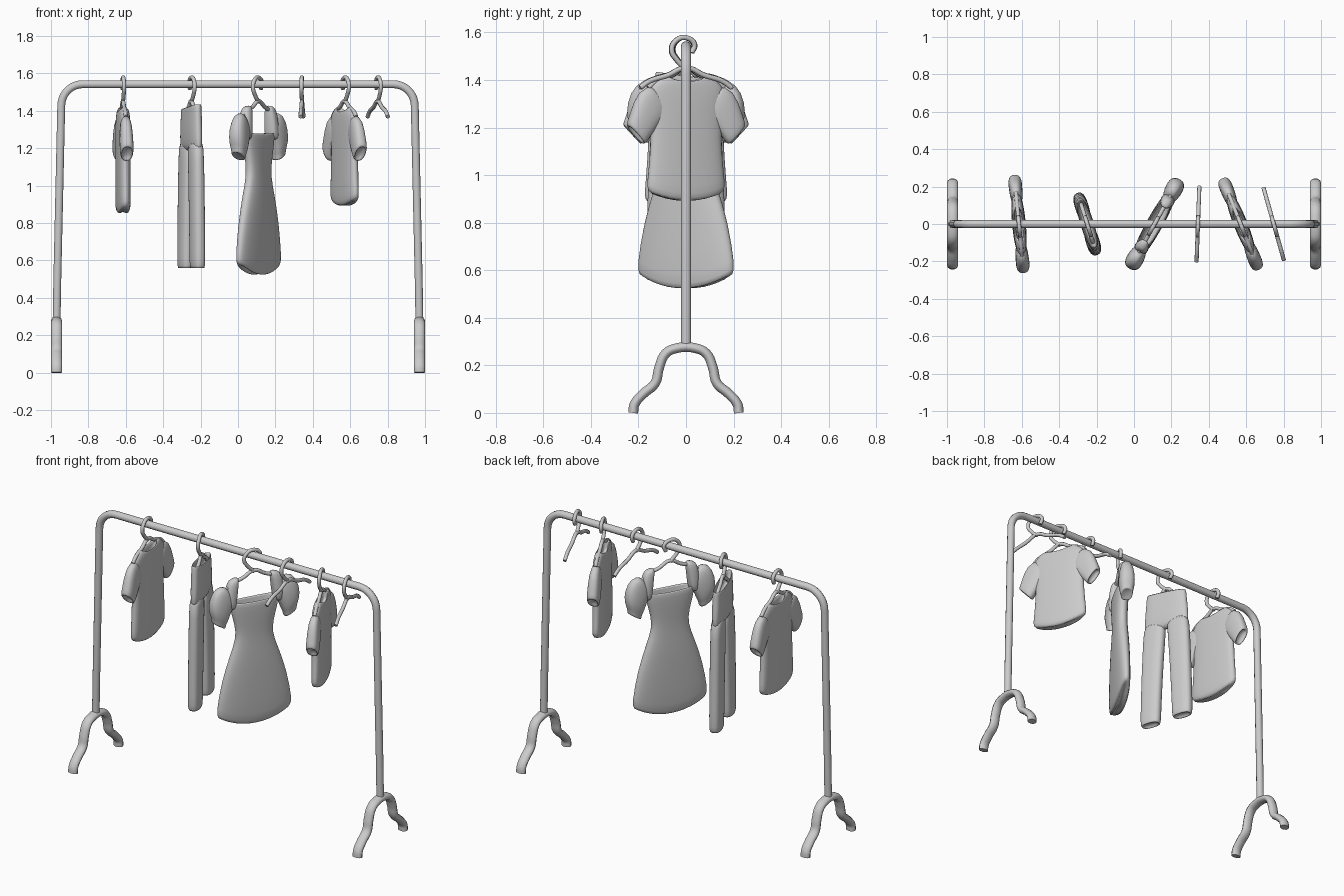
import bpy, bmesh
from math import sin, cos, pi, radians, atan2, copysign
from mathutils import Matrix

cube = bpy.data.objects.get("Cube")
if cube:
    bpy.data.objects.remove(cube)

grey = bpy.data.materials.new("soft_grey")
grey.use_nodes = True
grey.diffuse_color = (0.6, 0.6, 0.6, 1)
grey.node_tree.nodes["Principled BSDF"].inputs["Base Color"].default_value = (0.6, 0.6, 0.6, 1)


def add(name, data, place):
    ob = bpy.data.objects.new(name, data)
    bpy.context.collection.objects.link(ob)
    data.materials.append(grey)
    ob.matrix_world = place
    return ob


def tube(name, paths, radius, place, smooth=True):
    """Round tube along one or more (x, y, z) paths."""
    cu = bpy.data.curves.new(name, "CURVE")
    cu.dimensions = "3D"
    cu.bevel_depth = radius
    cu.bevel_resolution = 3
    cu.resolution_u = 5
    cu.use_fill_caps = True
    for path in paths:
        sp = cu.splines.new("BEZIER" if smooth else "POLY")
        pts = sp.bezier_points if smooth else sp.points
        pts.add(len(path) - 1)
        for p, co in zip(pts, path):
            if smooth:
                p.co = co
                p.handle_left_type = p.handle_right_type = "AUTO"
            else:
                p.co = (*co, 1)
        sp.use_smooth = True
    return add(name, cu, place)


def loft(name, rings, place, mirror=False, segs=20):
    """Puffy cloth from rings (x, z, half width, half depth, tilt, dip)."""
    bm = bmesh.new()
    loops = []
    for x, z, h, d, tilt, dip in rings:
        a = radians(tilt)
        loop = []
        for i in range(segs):
            c, s = cos(2 * pi * i / segs), sin(2 * pi * i / segs)
            u = copysign(abs(c) ** 0.85, c)
            w = copysign(abs(s) ** 0.75, s)
            loop.append(bm.verts.new((x + h * u * cos(a), d * w,
                                      z + h * u * sin(a) - dip * (1 - u * u))))
        loops.append(loop)
    for lo, hi in zip(loops, loops[1:]):
        for i in range(segs):
            j = (i + 1) % segs
            bm.faces.new((lo[i], lo[j], hi[j], hi[i]))
    bm.faces.new(loops[0])
    bm.faces.new(loops[-1])
    bmesh.ops.recalc_face_normals(bm, faces=bm.faces)
    for f in bm.faces:
        f.smooth = True
    me = bpy.data.meshes.new(name)
    bm.to_mesh(me)
    bm.free()
    ob = add(name, me, place)
    if mirror:
        ob.modifiers.new("mirror", "MIRROR").use_mirror_merge = False
    ob.modifiers.new("smooth", "SUBSURF").levels = 1
    ob.modifiers["smooth"].render_levels = 1
    return ob


def spot(x, dx, dy):
    """Place on the rail, with local x pointing along (dx, dy)."""
    return Matrix.Translation((x, 0, 0)) @ Matrix.Rotation(atan2(dy, dx), 4, "Z")


def hanger(name, place, reach=0.2):
    hook = [(0.025, 0, 1.515), (0.037, 0, 1.55), (0, 0, 1.578), (-0.045, 0, 1.565),
            (-0.062, 0, 1.525), (-0.04, 0, 1.485), (0, 0, 1.445)]
    arms = [(s * reach, 0, z) for s, z in
            ((-1, 1.368), (-0.8, 1.395), (-0.4, 1.42), (0, 1.452),
             (0.4, 1.42), (0.8, 1.395), (1, 1.368))]
    tube(name, [hook, arms], 0.011, place)


def tee(name, place, hem):
    loft(name + "_body", [
        (0, hem + 0.015, 0.15, 0.018, 0, 0.025),
        (0, hem + 0.045, 0.178, 0.034, 0, 0.04),
        (0, hem + 0.08, 0.176, 0.037, 0, 0.04),
        (0, 1.08, 0.164, 0.037, 0, 0.01),
        (0, 1.22, 0.157, 0.037, 0, 0),
        (0, 1.33, 0.175, 0.036, 0, 0),
        (0, 1.375, 0.17, 0.032, 0, 0),
        (0, 1.41, 0.12, 0.03, 0, 0.015),
        (0, 1.425, 0.092, 0.026, 0, 0.03),
        (0, 1.41, 0.084, 0.018, 0, 0.03),
        (0, 1.33, 0.09, 0.018, 0, 0)], place)
    loft(name + "_sleeves", [
        (0.1, 1.33, 0.065, 0.025, 60, 0),
        (0.165, 1.295, 0.085, 0.035, 52, 0),
        (0.207, 1.21, 0.064, 0.037, 47, 0),
        (0.226, 1.175, 0.06, 0.036, 47, 0),
        (0.23, 1.165, 0.048, 0.026, 47, 0),
        (0.215, 1.19, 0.04, 0.02, 47, 0)], place, mirror=True)


# Rail with rounded corners and two posts
corner = [(0.83 + 0.115 * cos(t * pi / 16), 0, 1.427 + 0.115 * sin(t * pi / 16))
          for t in range(9)]
half = [(0.97, 0, 0.27), (0.966, 0, 0.5)] + corner
tube("rail_frame", [half + [(-x, y, z) for x, y, z in reversed(half)]],
     0.022, Matrix(), smooth=False)

# Curved feet
foot = [(0, -0.222, 0), (0, -0.217, 0.035), (0, -0.18, 0.08), (0, -0.13, 0.125),
        (0, -0.113, 0.19), (0, -0.085, 0.25), (0, -0.04, 0.272)]
foot += [(x, -y, z) for x, y, z in reversed(foot)]
for side, x in (("left", 0.97), ("right", -0.97)):
    tube(side + "_foot", [foot], 0.0215,
         Matrix.Translation((x, 0, 0)) @ Matrix.Diagonal((1.4, 1, 1, 1)))

# Where everything hangs
long_tee_spot = spot(-0.615, -0.05, 0.53)
trousers_spot = spot(-0.25, -0.1, 0.32)
dress_spot = spot(0.11, 0.25, 0.45)
short_tee_spot = spot(0.57, -0.19, 0.48)
for name, place, reach in (("long_tee_hanger", long_tee_spot, 0.17),
                           ("trousers_hanger", trousers_spot, 0.11),
                           ("dress_hanger", dress_spot, 0.17),
                           ("first_spare_hanger", spot(0.342, 0.015, 0.4), 0.2),
                           ("short_tee_hanger", short_tee_spot, 0.17),
                           ("second_spare_hanger", spot(0.747, -0.11, 0.39), 0.2)):
    hanger(name, place, reach)

tee("long_tee", long_tee_spot, 0.855)
tee("short_tee", short_tee_spot, 0.895)

# Trousers
loft("trousers_seat", [
    (0, 1.17, 0.145, 0.022, 0, -0.02),
    (0, 1.21, 0.153, 0.034, 0, 0),
    (0, 1.3, 0.147, 0.037, 0, 0),
    (0, 1.38, 0.139, 0.034, -6, 0),
    (0, 1.42, 0.137, 0.033, -6, 0),
    (0, 1.425, 0.13, 0.028, -6, 0.01),
    (0, 1.4, 0.125, 0.022, -6, 0.01),
    (0, 1.35, 0.12, 0.02, -6, 0)], trousers_spot)
loft("trousers_legs", [
    (0.11, 0.575, 0.045, 0.02, 0, 0),
    (0.11, 0.552, 0.054, 0.028, 0, 0),
    (0.11, 0.565, 0.065, 0.036, 0, 0),
    (0.11, 0.62, 0.066, 0.037, 0, 0),
    (0.1, 0.9, 0.069, 0.037, 0, 0),
    (0.085, 1.15, 0.072, 0.037, 0, 0),
    (0.077, 1.25, 0.074, 0.034, 0, 0)], trousers_spot, mirror=True)

# Dress
loft("dress_body", [
    (0, 0.57, 0.2, 0.018, 0, 0.05),
    (0, 0.585, 0.228, 0.034, 0, 0.065),
    (0, 0.62, 0.236, 0.042, 0, 0.065),
    (0, 0.8, 0.203, 0.045, 0, 0.03),
    (0, 0.95, 0.15, 0.044, 0, 0.01),
    (0, 1.05, 0.11, 0.038, 0, 0),
    (0, 1.13, 0.118, 0.04, 0, 0),
    (0, 1.22, 0.145, 0.043, 0, 0),
    (0, 1.285, 0.155, 0.041, 0, 0.005),
    (0, 1.285, 0.145, 0.033, 0, 0.005),
    (0, 1.2, 0.12, 0.03, 0, 0)], dress_spot)
loft("dress_straps", [
    (0.145, 1.24, 0.02, 0.034, 0, 0),
    (0.145, 1.28, 0.03, 0.04, 0, 0),
    (0.14, 1.36, 0.035, 0.036, 0, 0),
    (0.13, 1.41, 0.034, 0.028, -15, 0),
    (0.128, 1.425, 0.022, 0.016, -15, 0)], dress_spot, mirror=True)
loft("dress_sleeves", [
    (0.145, 1.34, 0.055, 0.025, 65, 0),
    (0.185, 1.325, 0.085, 0.04, 50, 0),
    (0.215, 1.265, 0.075, 0.048, 35, 0),
    (0.222, 1.21, 0.062, 0.046, 30, 0),
    (0.22, 1.18, 0.044, 0.036, 30, 0),
    (0.222, 1.15, 0.044, 0.036, 30, 0),
    (0.222, 1.165, 0.034, 0.024, 30, 0)], dress_spot, mirror=True)
